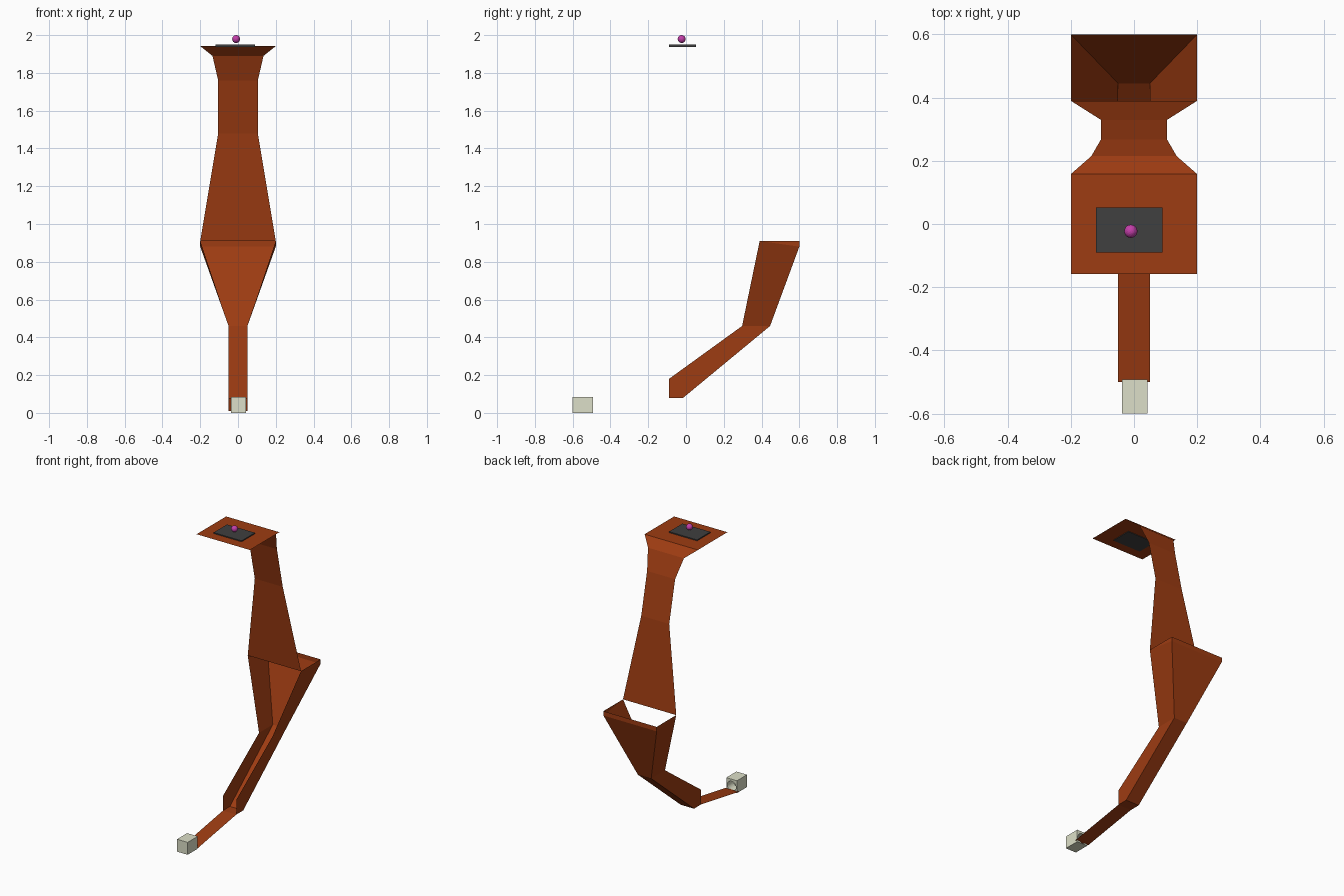
import bpy, bmesh

if "Cube" in bpy.data.objects:
    bpy.data.objects.remove(bpy.data.objects["Cube"])


def material(name, rgb):
    m = bpy.data.materials.new(name)
    m.diffuse_color = (*rgb, 1)
    m.use_nodes = True
    m.node_tree.nodes["Principled BSDF"].inputs["Base Color"].default_value = m.diffuse_color
    return m


BROWN = material("rust_brown", (0.34, 0.045, 0.006))
DARK = material("dark_grey", (0.05, 0.05, 0.05))
PALE = material("pale_stone", (0.72, 0.74, 0.58))
PINK = material("magenta", (0.55, 0.05, 0.4))


def finish(bm, name, mat):
    me = bpy.data.meshes.new(name)
    bm.to_mesh(me)
    bm.free()
    ob = bpy.data.objects.new(name, me)
    bpy.context.collection.objects.link(ob)
    me.materials.append(mat)
    return ob


def ribbon(bm, left, right):
    """Quads between two rows of points."""
    a = [bm.verts.new(p) for p in left]
    b = [bm.verts.new(p) for p in right]
    for i in range(len(a) - 1):
        bm.faces.new((a[i], b[i], b[i + 1], a[i + 1]))


def side(profile, s):
    return [(s * w, y, z) for w, y, z in profile]


def box(name, lo, hi, mat):
    bm = bmesh.new()
    bmesh.ops.create_cube(bm, size=1)
    for v in bm.verts:
        v.co = [lo[i] + (v.co[i] + 0.5) * (hi[i] - lo[i]) for i in range(3)]
    return finish(bm, name, mat)


# Profiles as (half width, y, z)
upper = [(0.2, -0.158, 1.942), (0.2, 0.158, 1.942), (0.135, 0.215, 1.89),
         (0.105, 0.267, 1.76), (0.105, 0.33, 1.48), (0.2, 0.39, 0.91)]
floor = [(0.2, 0.6, 0.91), (0.2, 0.6, 0.88), (0.05, 0.445, 0.46),
         (0.05, -0.015, 0.08), (0.05, -0.09, 0.08), (0.05, -0.5, 0.01)]
rim = [(0.2, 0.39, 0.91), (0.2, 0.39, 0.91), (0.05, 0.297, 0.46),
       (0.05, -0.09, 0.18), (0.05, -0.09, 0.08)]

# Start deck and descending ramp
bm = bmesh.new()
ribbon(bm, side(upper, -1), side(upper, 1))
finish(bm, "upper_ramp", BROWN)

# Catch funnel, chute and exit strip, open at the front and top
bm = bmesh.new()
ribbon(bm, side(floor, 1), side(floor, -1))
for s in (1, -1):
    ribbon(bm, side(floor[:5], -s)[::s], side(rim, -s)[::s])
bmesh.ops.remove_doubles(bm, verts=bm.verts, dist=0.001)
bmesh.ops.dissolve_degenerate(bm, edges=bm.edges, dist=0.001)
finish(bm, "lower_chute", BROWN)

# Pad set into the deck
box("start_pad", (-0.12, -0.09, 1.938), (0.09, 0.053, 1.949), DARK)

# Ball
bm = bmesh.new()
bmesh.ops.create_icosphere(bm, subdivisions=3, radius=0.021)
bmesh.ops.translate(bm, verts=bm.verts, vec=(-0.01, -0.023, 1.979))
finish(bm, "ball", PINK)

# Goal block with a round hole facing the strip
block = box("goal_block", (-0.038, -0.6, 0.0), (0.042, -0.492, 0.084), PALE)
bpy.ops.mesh.primitive_cylinder_add(vertices=32, radius=0.033, depth=0.14,
                                    location=(0.002, -0.49, 0.037),
                                    rotation=(1.5708, 0, 0))
cutter = bpy.context.object
cutter.name = "hole_cutter"
cutter.data.materials.append(PALE)
cutter.hide_render = True
cutter.hide_set(True)
mod = block.modifiers.new("hole", 'BOOLEAN')
mod.operation = 'DIFFERENCE'
mod.solver = 'EXACT'
mod.object = cutter
